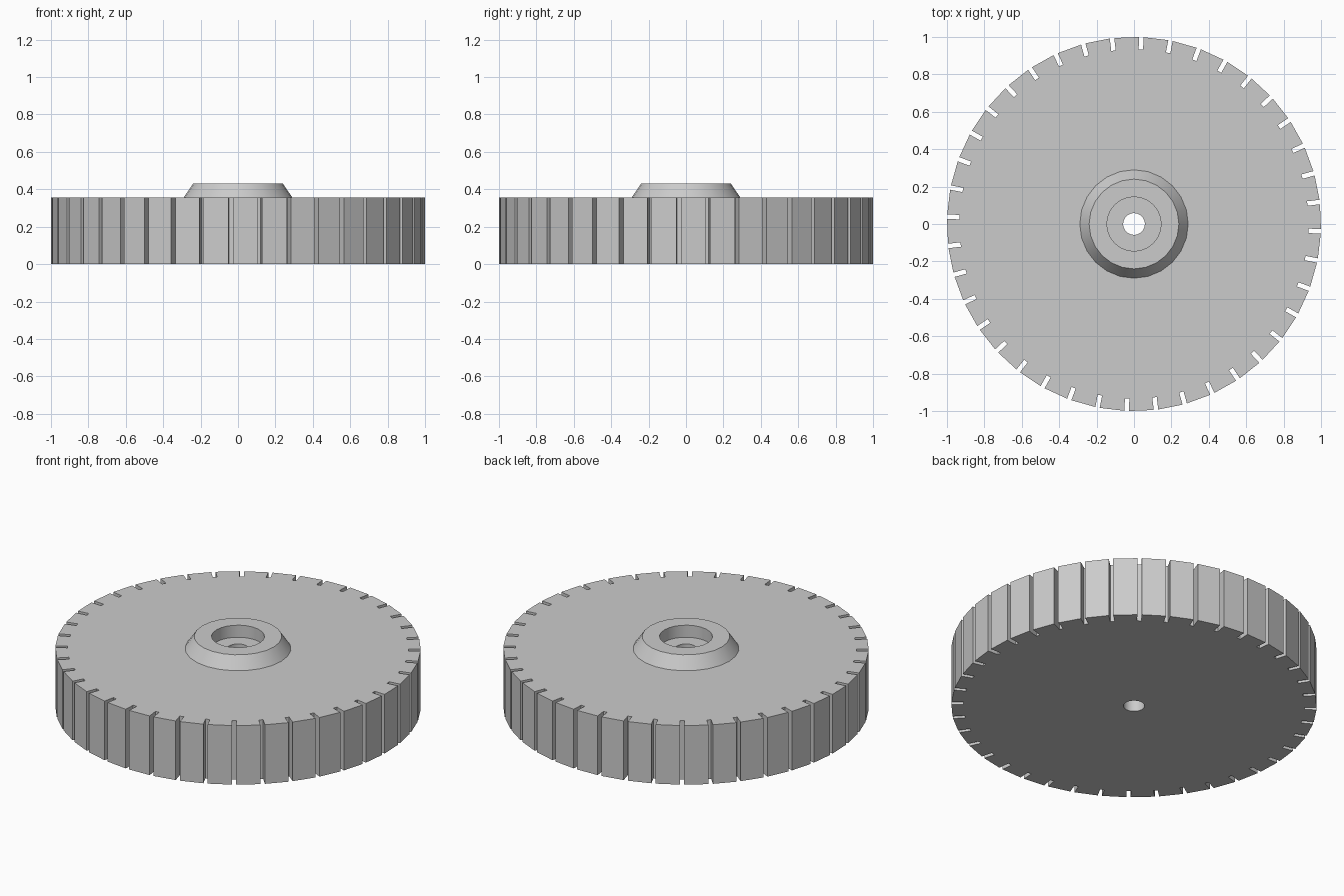
import bpy
import bmesh
from math import sin, cos, radians, tau
from mathutils import Vector, Matrix

cube = bpy.data.objects.get("Cube")
if cube:
    bpy.data.objects.remove(cube, do_unlink=True)

SLOTS = 40
STEP = tau / SLOTS
PHASE = -STEP / 4
SLOT_HALF = 0.012
SLOT_FLOOR = 0.933
BORE = 0.058
DISC_TOP = 0.357
HUB_TOP = 0.43

grey = bpy.data.materials.new("light_grey")
grey.use_nodes = True
colour = (0.6, 0.6, 0.6, 1)
grey.diffuse_color = colour
grey.node_tree.nodes["Principled BSDF"].inputs["Base Color"].default_value = colour


def finish(bm, name):
    """Turn a bmesh into a named, shaded object."""
    bmesh.ops.remove_doubles(bm, verts=bm.verts, dist=1e-5)
    bmesh.ops.recalc_face_normals(bm, faces=bm.faces)
    mesh = bpy.data.meshes.new(name)
    bm.to_mesh(mesh)
    bm.free()
    mesh.materials.append(grey)
    obj = bpy.data.objects.new(name, mesh)
    bpy.context.collection.objects.link(obj)
    bpy.ops.object.select_all(action="DESELECT")
    obj.select_set(True)
    bpy.context.view_layer.objects.active = obj
    bpy.ops.object.shade_smooth_by_angle(angle=radians(30))
    return obj


def at_slot(angle, radius, offset):
    """Point at a radius along a slot's centre line, shifted sideways."""
    return Matrix.Rotation(angle, 3, "Z") @ Vector((radius, offset, 0))


# Slotted disc: one sector per tooth, raised to full thickness
bm = bmesh.new()
rim = (1 - SLOT_HALF ** 2) ** 0.5
half_sector = [(BORE, 0), (SLOT_FLOOR, 0), (SLOT_FLOOR, SLOT_HALF), (rim, SLOT_HALF)]
for i in range(SLOTS):
    a = PHASE + i * STEP
    points = [at_slot(a, r, w) for r, w in half_sector]
    points += [at_slot(a + STEP, r, -w) for r, w in reversed(half_sector)]
    bm.faces.new([bm.verts.new(p) for p in points])
bmesh.ops.remove_doubles(bm, verts=bm.verts, dist=1e-5)
raised = bmesh.ops.extrude_face_region(bm, geom=bm.faces[:], use_keep_orig=True)
top_verts = [g for g in raised["geom"] if isinstance(g, bmesh.types.BMVert)]
bmesh.ops.translate(bm, verts=top_verts, vec=(0, 0, DISC_TOP))
finish(bm, "slotted_disc")

# Tapered hub ring with a recess that ends on the disc
bm = bmesh.new()
profile = [(0.29, DISC_TOP), (0.24, HUB_TOP), (0.145, HUB_TOP), (0.145, DISC_TOP)]
verts = [bm.verts.new((r, 0, z)) for r, z in profile]
edges = [bm.edges.new(pair) for pair in zip(verts, verts[1:])]
bmesh.ops.spin(bm, geom=verts + edges, cent=(0, 0, 0), axis=(0, 0, 1),
               angle=tau, steps=24, use_merge=True)
finish(bm, "hub_ring")
